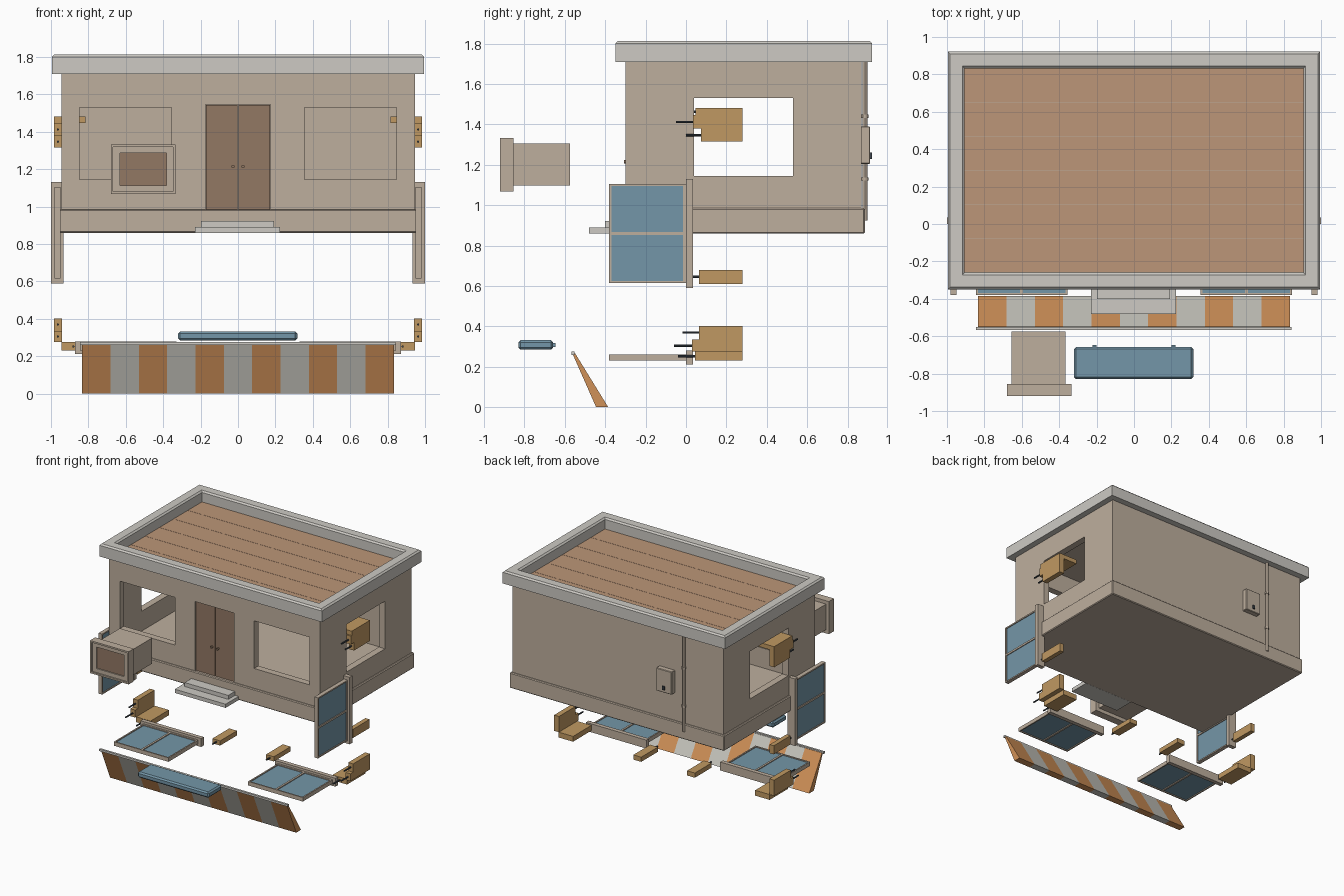
import bpy, bmesh, math
from mathutils import Vector, Matrix

if "Cube" in bpy.data.objects:
    bpy.data.objects.remove(bpy.data.objects["Cube"])


def mat(name, r, g, b):
    m = bpy.data.materials.new(name)
    lin = [(c / 255 / 12.92 if c < 10 else ((c / 255 + 0.055) / 1.055) ** 2.4) for c in (r, g, b)]
    m.diffuse_color = (*lin, 1)
    m.use_nodes = True
    m.node_tree.nodes["Principled BSDF"].inputs["Base Color"].default_value = m.diffuse_color
    return m


TAN = mat("tan plaster", 190, 175, 158)
GREY = mat("light stone", 205, 202, 196)
DECK = mat("roof planks", 188, 150, 120)
BROWN = mat("door brown", 146, 120, 100)
BLUE = mat("blue glass", 116, 150, 168)
WOOD = mat("bracket wood", 192, 153, 98)
ORANGE = mat("awning orange", 208, 145, 88)
PALE = mat("awning pale", 200, 198, 190)
DARK = mat("dark metal", 62, 70, 78)


def finish(name, bm, *mats):
    bmesh.ops.recalc_face_normals(bm, faces=bm.faces[:])
    me = bpy.data.meshes.new(name)
    bm.to_mesh(me)
    bm.free()
    for m in mats:
        me.materials.append(m)
    ob = bpy.data.objects.new(name, me)
    bpy.context.collection.objects.link(ob)
    return ob


def add_box(bm, x, y, z):
    s = Matrix.Diagonal((x[1] - x[0], y[1] - y[0], z[1] - z[0], 1))
    c = Vector((sum(x) / 2, sum(y) / 2, sum(z) / 2))
    bmesh.ops.create_cube(bm, size=1, matrix=Matrix.Translation(c) @ s)


def box(name, x, y, z, m, bevel=0):
    bm = bmesh.new()
    add_box(bm, x, y, z)
    if bevel:
        bmesh.ops.bevel(bm, geom=bm.edges[:], offset=bevel, segments=1, affect='EDGES')
    return finish(name, bm, m)


def rod(name, p, q, r, m, sides=12):
    p, q = Vector(p), Vector(q)
    bm = bmesh.new()
    rot = (q - p).to_track_quat('Z', 'Y').to_matrix().to_4x4()
    bmesh.ops.create_cone(bm, cap_ends=True, segments=sides, radius1=r, radius2=r,
                          depth=(q - p).length, matrix=Matrix.Translation((p + q) / 2) @ rot)
    ob = finish(name, bm, m)
    bpy.context.view_layer.objects.active = ob
    ob.select_set(True)
    bpy.ops.object.shade_smooth_by_angle()
    ob.select_set(False)
    return ob


def cut(ob, x, y, z):
    c = box("cutter", x, y, z, TAN)
    c.hide_render = True
    bpy.context.view_layer.objects.active = ob
    mod = ob.modifiers.new("cut", 'BOOLEAN')
    mod.operation, mod.solver, mod.object = 'DIFFERENCE', 'EXACT', c
    bpy.ops.object.modifier_apply(modifier=mod.name)
    bpy.data.objects.remove(c)


def span(s, a, b):
    """Mirror an interval across zero when s is -1."""
    return (a, b) if s > 0 else (-b, -a)


# Hollow walls with front, side and door openings
walls = box("walls", (-.945, .945), (-.30, .87), (.95, 1.72), TAN)
cut(walls, (-.89, .89), (-.245, .815), (.985, 1.69))
cut(walls, (-1.1, 1.1), (.04, .53), (1.145, 1.53))
for s in (-1, 1):
    cut(walls, span(s, .355, .848), (-.5, -.2), (1.145, 1.53))
cut(walls, (-.173, .173), (-.5, -.2), (.985, 1.545))
box("plinth", (-.96, .96), (-.315, .885), (.86, .985), TAN, .006)

# Double door with knobs
for s in (-1, 1):
    box("door_leaf", span(s, .002, .172), (-.29, -.25), (.985, 1.544), BROWN)
    rod("door_knob", (s * .027, -.29, 1.215), (s * .027, -.308, 1.215), .009, BROWN)

# Entrance steps
box("lower_step", (-.23, .225), (-.48, -.31), (.86, .89), GREY)
box("upper_step", (-.197, .193), (-.40, -.31), (.89, .922), GREY)

# Parapet: a profile of (inset, height) carried around a rectangle
profile = [(0, 1.71), (0, 1.80), (.012, 1.812), (.078, 1.812), (.09, 1.80), (.09, 1.71)]
bm = bmesh.new()
rings = []
for i, z in profile:
    x, y0, y1 = .995 - i, -.35 + i, .922 - i
    rings.append([bm.verts.new(c) for c in ((-x, y0, z), (x, y0, z), (x, y1, z), (-x, y1, z))])
for k in range(len(rings)):
    a, b = rings[k], rings[(k + 1) % len(rings)]
    for j in range(4):
        n = (j + 1) % 4
        bm.faces.new((a[j], a[n], b[n], b[j]))
finish("parapet", bm, GREY)

# Roof planks
bm = bmesh.new()
step = 1.09 / 6
for k in range(6):
    y = -.258 + k * step
    add_box(bm, (-.907, .907), (y + .001, y + step - .001), (1.71, 1.724))
finish("roof_planks", bm, DECK)

# Downpipe and meter box on the back wall
rod("downpipe", (-.60, .886, .925), (-.60, .886, 1.71), .012, TAN)
for z in (1.13, 1.44):
    rod("pipe_clip", (-.60, .886, z - .008), (-.60, .886, z + .008), .017, TAN)
box("meter_box", (-.51, -.37), (.865, .912), (1.205, 1.39), TAN, .004)
box("meter_latch", (-.45, -.43), (.91, .922), (1.23, 1.26), DARK)

# Display box standing off in front
box("display_body", (-.655, -.365), (-.87, -.575), (1.098, 1.305), TAN)
frame = box("display_frame", (-.68, -.335), (-.92, -.855), (1.068, 1.332), TAN)
cut(frame, (-.667, -.348), (-1, -.908), (1.081, 1.319))
cut(frame, (-.632, -.383), (-1, -.895), (1.113, 1.287))
box("display_panel", (-.632, -.383), (-.899, -.893), (1.113, 1.287), BROWN)

# Striped awning: wedge section repeated along x, coloured by stripe
bm = bmesh.new()
section = [(-.562, .265), (-.445, 0), (-.385, 0), (-.548, .265)]
cols = [[bm.verts.new((-.833 + k * 1.666 / 11, y, z)) for y, z in section] for k in range(12)]
for k in range(11):
    for j in range(4):
        n = (j + 1) % 4
        f = bm.faces.new((cols[k][j], cols[k][n], cols[k + 1][n], cols[k + 1][j]))
        f.material_index = k % 2
bm.faces.new(cols[0])
bm.faces.new(cols[-1])
finish("awning", bm, ORANGE, PALE)
box("awning_rail", (-.845, .842), (-.568, -.551), (.259, .275), GREY)

# Blue sign board with hanging tabs
box("sign_board", (-.32, .317), (-.83, -.658), (.285, .332), BLUE, .011)
for s in (-1, 1):
    box("sign_tab", span(s, .20, .222), (-.66, -.646), (.298, .318), BLUE)


def window(name, place):
    """Two-pane shutter: u along the length, v across, w thickness."""
    bm = bmesh.new()
    L, b = .245, .011
    for u, v in (((-L, L), (-.38, -.38 + b)), ((-L, L), (-.015, .002)),
                 ((-L, -L + b), (-.38, 0)), ((L - b, L), (-.38, 0)), ((-.008, .008), (-.38, 0))):
        add_box(bm, *place(u, v, (-.016, .016)))
    finish(name + "_frame", bm, TAN)
    box(name + "_glass", *place((-L + b, L - b), (-.37, -.012), (-.009, .009)), BLUE)
    box(name + "_rail", *place((-.271, .271), (0, .034), (-.034, .034)), TAN)


def shift(a, d):
    return (a[0] + d, a[1] + d)


BACK = .28
for s in (-1, 1):
    window("front_window", lambda u, v, w: (shift(u, s * .601), v, shift(w, .246)))
    window("side_window", lambda u, v, w: (shift(w, s * .966), v, shift(u, .86)))

    # Angle brackets: notched upright boards with flat boards
    plate = span(s, .942, .985)
    box("upper_upright", plate, (.035, BACK), (1.38, 1.447), WOOD)
    box("upper_upright_foot", plate, (.075, BACK), (1.315, 1.38), WOOD)
    box("upper_flat_board", span(s, .815, .985), (.048, BACK), (1.447, 1.482), WOOD)
    box("lower_upright", plate, (.03, BACK), (.275, .335), WOOD)
    box("lower_upright_head", plate, (.065, BACK), (.335, .402), WOOD)
    box("lower_flat_board", span(s, .815, .945), (.045, BACK), (.232, .275), WOOD)

    # Small blocks
    box("front_block", span(s, .205, .275), (.065, BACK), (.232, .27), WOOD)
    box("side_block", span(s, .945, .982), (.065, BACK), (.61, .68), WOOD)

    # Pins leading out of the boards
    for x, z, y0, y1 in ((.963, 1.412, -.05, .04), (.963, 1.347, 0, .08), (.88, 1.463, .036, .05),
                         (.963, .37, -.018, .07), (.963, .305, -.06, .035), (.88, .252, -.04, .05),
                         (.24, .252, .02, .07), (.963, .645, .034, .07)):
        rod("pin", (s * x, y0, z), (s * x, y1, z), .006, DARK, 8)
